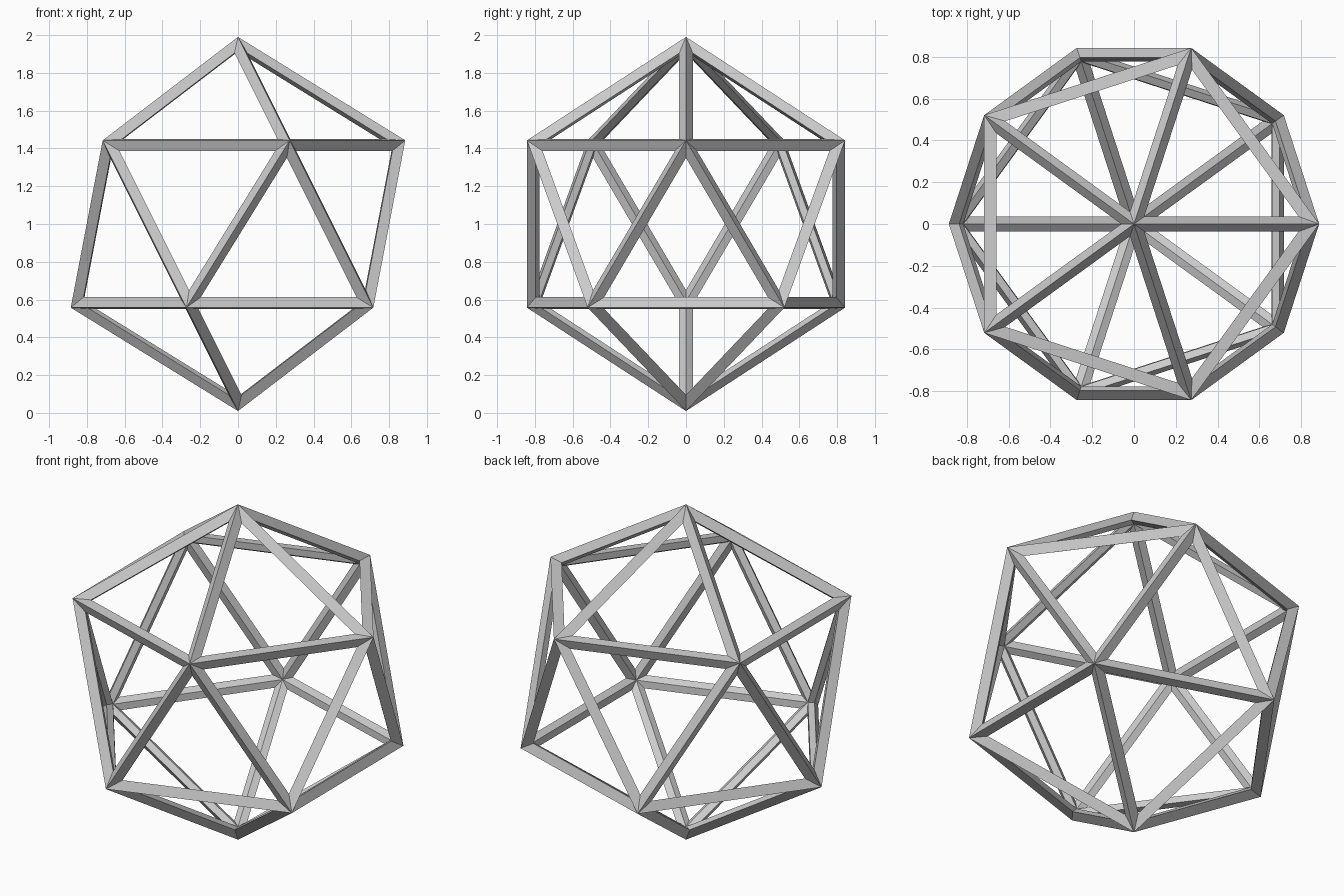
import bpy

if "Cube" in bpy.data.objects:
    bpy.data.objects.remove(bpy.data.objects["Cube"])

# Strut thickness; the even offset pushes the outer corners out, so the radius
# is set to bring the outer tips back to 1
thickness = 0.077
radius = 1.0 - 0.629 * thickness

# Twenty-sided solid standing on one corner
bpy.ops.mesh.primitive_ico_sphere_add(subdivisions=1, radius=radius, location=(0, 0, 1))
frame = bpy.context.object
frame.name = "icosahedron_frame"

# Turn every edge into a diamond-section strut
wire = frame.modifiers.new("struts", 'WIREFRAME')
wire.thickness = thickness
wire.offset = 0.0
wire.use_even_offset = True
wire.use_relative_offset = False
wire.use_replace = True
bpy.ops.object.modifier_apply(modifier=wire.name)
bpy.ops.object.shade_flat()
print(max(v.co.length for v in frame.data.vertices))
